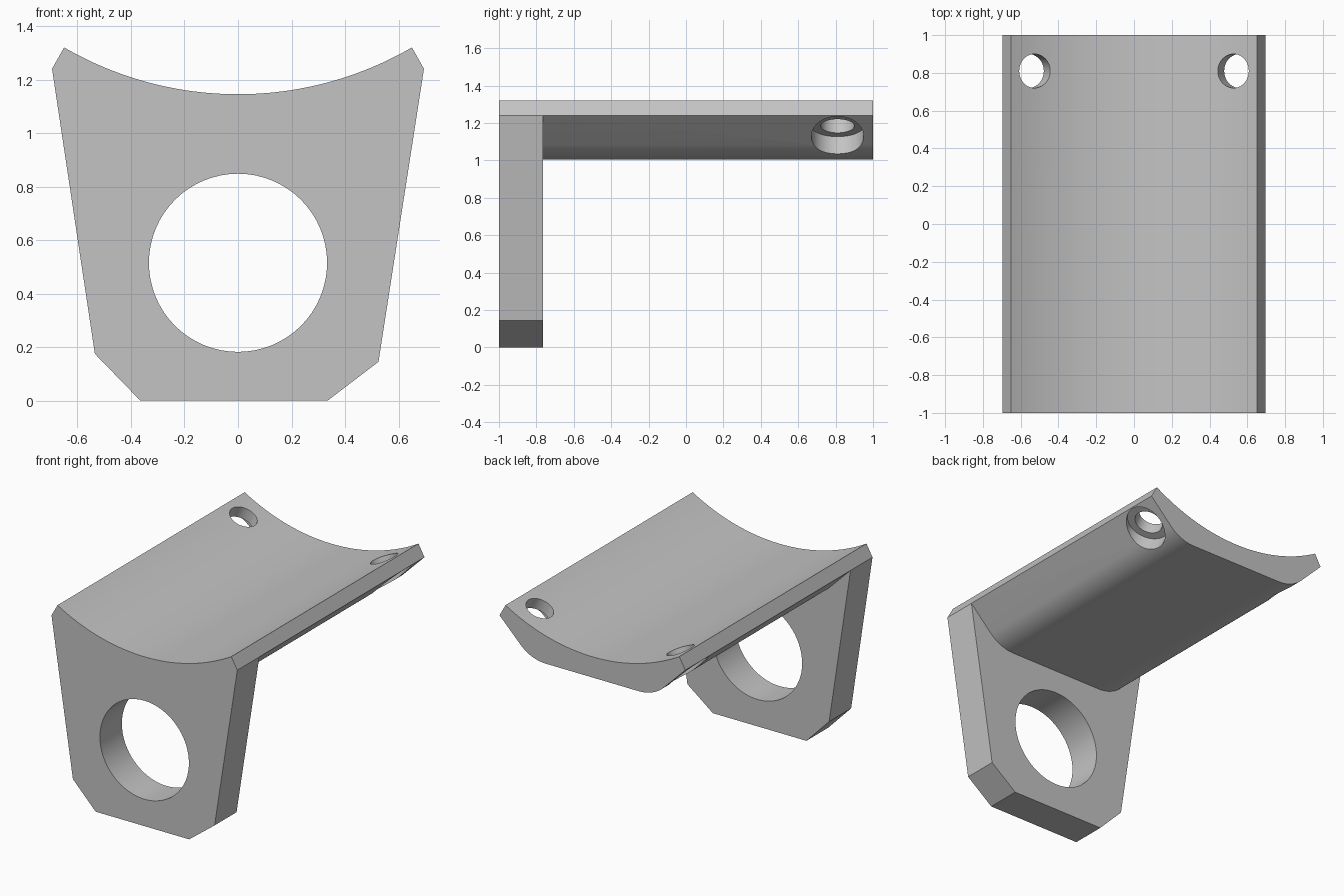
import bpy, bmesh
from math import sin, cos, asin, atan2, pi, radians
from mathutils import Matrix, Vector

cube = bpy.data.objects.get("Cube")
if cube:
    bpy.data.objects.remove(cube)

grey = bpy.data.materials.new("light_grey")
grey.use_nodes = True
colour = (0.55, 0.55, 0.55, 1)
grey.diffuse_color = colour
grey.node_tree.nodes["Principled BSDF"].inputs["Base Color"].default_value = colour

ARC_R, ARC_Z = 1.295, 2.44      # trough radius and axis height
FRONT, PLATE_BACK, BACK = -1, -0.765, 1
RIM = (0.695, 1.24)             # outer rim corner


def arc(cx, cz, r, a, b, steps):
    return [(cx + r * cos(a + (b - a) * i / steps),
             cz + r * sin(a + (b - a) * i / steps)) for i in range(steps + 1)]


def finish(name, bm):
    bmesh.ops.recalc_face_normals(bm, faces=bm.faces)
    mesh = bpy.data.meshes.new(name)
    bm.to_mesh(mesh)
    bm.free()
    mesh.materials.append(grey)
    obj = bpy.data.objects.new(name, mesh)
    bpy.context.collection.objects.link(obj)
    return obj


def extrude_profile(name, points, y0, y1):
    bm = bmesh.new()
    face = bm.faces.new([bm.verts.new((x, y0, z)) for x, z in points])
    moved = bmesh.ops.extrude_face_region(bm, geom=[face], use_keep_orig=True)
    verts = [v for v in moved["geom"] if isinstance(v, bmesh.types.BMVert)]
    bmesh.ops.translate(bm, verts=verts, vec=(0, y1 - y0, 0))
    return finish(name, bm)


def cylinder(name, radius, start, end, segments):
    start, end = Vector(start), Vector(end)
    axis = end - start
    place = Matrix.Translation((start + end) / 2) @ axis.to_track_quat('Z', 'Y').to_matrix().to_4x4()
    bm = bmesh.new()
    bmesh.ops.create_cone(bm, cap_ends=True, segments=segments, radius1=radius,
                          radius2=radius, depth=axis.length, matrix=place)
    return finish(name, bm)


def combine(target, other, operation):
    mod = target.modifiers.new(operation.lower(), 'BOOLEAN')
    mod.operation, mod.object, mod.solver = operation, other, 'EXACT'
    bpy.context.view_layer.objects.active = target
    bpy.ops.object.modifier_apply(modifier=mod.name)
    bpy.data.objects.remove(other)


# Concave top, listed from left rim to right rim
half = asin(0.65 / ARC_R)
trough = arc(0, ARC_Z, ARC_R, -pi / 2 + half, -pi / 2 - half, 48)

# Cradle with a flat underside and rounded corners into sloped flanks
fillet = arc(0.35, 1.27, 0.265, -pi / 2, -pi / 4, 10)
underside = [(-RIM[0], RIM[1])] + [(-x, z) for x, z in reversed(fillet)] + fillet + [RIM]
bracket = extrude_profile("bracket", trough + underside, PLATE_BACK, BACK)

# Front plate with uneven lower chamfers
lower = [(-RIM[0], RIM[1]), (-0.535, 0.175), (-0.365, 0),
         (0.335, 0), (0.525, 0.145), RIM]
plate = extrude_profile("front_plate", trough + lower, FRONT, PLATE_BACK)
combine(bracket, plate, 'UNION')

# Large hole through the plate
bore = cylinder("plate_bore", 0.333, (0, -1.2, 0.515), (0, -0.6, 0.515), 64)
combine(bracket, bore, 'DIFFERENCE')

# Counterbored screw holes, square to the trough surface
tilt = asin(0.527 / ARC_R)
for side in (-1, 1):
    def along(r):
        return (side * r * sin(tilt), 0.81, ARC_Z - r * cos(tilt))
    hole = cylinder("screw_hole", 0.09, along(ARC_R - 0.2), along(ARC_R + 0.3), 40)
    combine(bracket, hole, 'DIFFERENCE')
    recess = cylinder("screw_recess", 0.14, along(ARC_R + 0.08), along(ARC_R + 0.4), 48)
    combine(bracket, recess, 'DIFFERENCE')

# Smooth curves, crisp edges
bpy.ops.object.select_all(action='DESELECT')
bracket.select_set(True)
bpy.context.view_layer.objects.active = bracket
bpy.ops.object.shade_smooth_by_angle(angle=radians(20))
